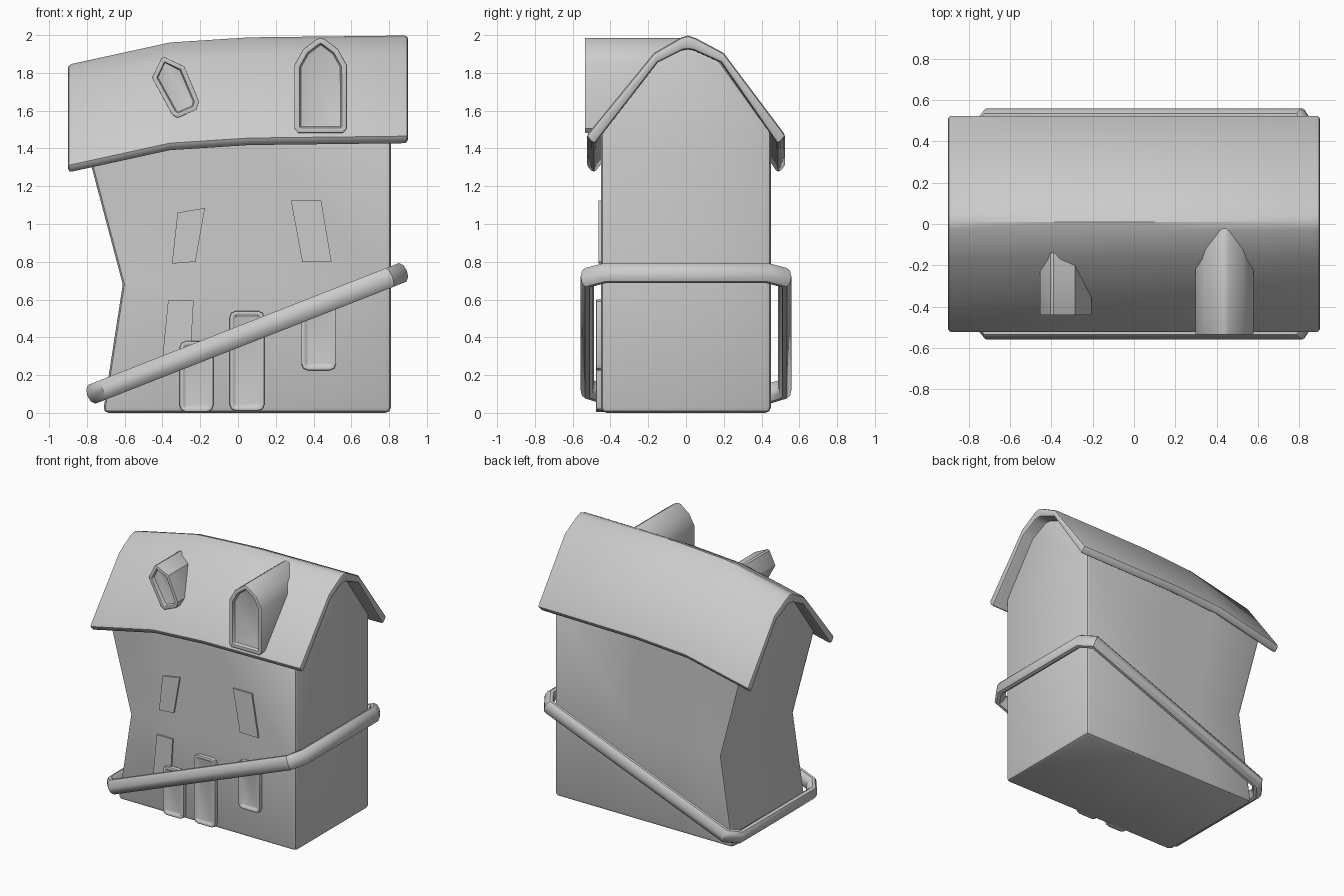
import bpy, bmesh, math
from mathutils import Vector

if "Cube" in bpy.data.objects:
    bpy.data.objects.remove(bpy.data.objects["Cube"])


def finish(name, bm, bevel=0, limit=60, segs=2, smooth=35):
    bmesh.ops.recalc_face_normals(bm, faces=bm.faces)
    if bevel:
        sharp = [e for e in bm.edges if len(e.link_faces) == 2
                 and e.calc_face_angle(0) > math.radians(limit)]
        bmesh.ops.bevel(bm, geom=sharp, offset=bevel, segments=segs,
                        profile=0.5, affect='EDGES', clamp_overlap=True)
    me = bpy.data.meshes.new(name)
    bm.to_mesh(me)
    bm.free()
    ob = bpy.data.objects.new(name, me)
    bpy.context.collection.objects.link(ob)
    bpy.ops.object.select_all(action='DESELECT')
    ob.select_set(True)
    bpy.context.view_layer.objects.active = ob
    bpy.ops.object.shade_smooth_by_angle(angle=math.radians(smooth))
    return ob


def skin(bm, rings, closed=False):
    """Join rings of verts with quads."""
    n = len(rings[0])
    for a in range(len(rings) if closed else len(rings) - 1):
        r, s = rings[a], rings[(a + 1) % len(rings)]
        for i in range(n):
            j = (i + 1) % n
            bm.faces.new((r[i], r[j], s[j], s[i]))


# sag of the roof along its length
SAG = [(-0.9, -0.155), (-0.36, -0.037), (0.06, -0.01), (0.9, 0)]


def sag(x):
    for (x0, a), (x1, b) in zip(SAG, SAG[1:]):
        if x <= x1:
            return a + (b - a) * (x - x0) / (x1 - x0)
    return 0


# walls: gable rows (half depth, height, left end x), mirrored and lofted along x
rows = [(0.45, 0, -0.715), (0.45, 0.68, -0.61), (0.45, 1.49, -0.79),
        (0.17, 1.88, -0.80), (0.0, 1.95, -0.80)]
prof = rows + [(-y, z, x) for y, z, x in rows[-2::-1]]
bm = bmesh.new()
rings = []
for t in (0, 0.28, 0.54, 1):
    ring = []
    for y, z, xl in prof:
        x = xl + (0.81 - xl) * t
        ring.append(bm.verts.new((x, y, z + (sag(x) if z > 1 else 0))))
    rings.append(ring)
skin(bm, rings)
for r in (rings[0], rings[-1]):
    for i in range(3):
        bm.faces.new((r[i], r[i + 1], r[7 - i], r[8 - i]))
    bm.faces.new(r[3:6])
finish("house_walls", bm, 0.03)

# roof: bent strip with thickness, sagging to the left
outer = [(-0.53, 1.465), (-0.17, 1.905), (-0.03, 1.985), (0.01, 1.998),
         (0.05, 1.985), (0.2, 1.905), (0.53, 1.465)]
inner = [(-0.487, 1.42), (-0.15, 1.855), (-0.02, 1.92), (0.01, 1.925),
         (0.04, 1.92), (0.185, 1.855), (0.487, 1.42)]
bm = bmesh.new()
rings = [[bm.verts.new((x, y, z + dz)) for y, z in outer + inner[::-1]]
         for x, dz in SAG]
skin(bm, rings)
for r in (rings[0], rings[-1]):
    for i in range(6):
        bm.faces.new((r[i], r[i + 1], r[12 - i], r[13 - i]))
finish("roof", bm, 0.018)

# slanted band: oval tube swept round the house in a tilted plane
slope = math.atan(0.392)
up = Vector((-math.sin(slope), 0, math.cos(slope)))
half = [(-0.70, 0.523), (-0.765, 0.44), (-0.765, -0.44), (-0.70, -0.523),
        (0.80, -0.523), (0.862, -0.43), (0.862, 0.43), (0.80, 0.523)]
path = [Vector((x, y, 0.11 + (x + 0.745) * 0.392)) for x, y in half]
bm = bmesh.new()
rings = []
for i, p in enumerate(path):
    a = (p - path[i - 1]).normalized()
    b = (path[(i + 1) % len(path)] - p).normalized()
    tan = (a + b).normalized()
    side = tan.cross(up).normalized() / max(0.5, tan.dot(a))
    rings.append([bm.verts.new(p + side * 0.035 * math.cos(k * math.pi / 5)
                               + up * 0.056 * math.sin(k * math.pi / 5))
                  for k in range(10)])
skin(bm, rings, closed=True)
finish("slanted_band", bm, smooth=40)


def panel(name, pts, front, back, frame=0, recess=0.012, bevel=0.008):
    """Outline in x,z pulled from front to back, with an optional inset frame."""
    bm = bmesh.new()
    f = [bm.verts.new((x, front, z)) for x, z in pts]
    b = [bm.verts.new((x, back, z)) for x, z in pts]
    face = bm.faces.new(f)
    bm.faces.new(b[::-1])
    skin(bm, [f, b])
    bmesh.ops.recalc_face_normals(bm, faces=bm.faces)
    if frame:
        bmesh.ops.inset_region(bm, faces=[face], thickness=frame)
        bmesh.ops.inset_region(bm, faces=[face], thickness=0.006, depth=-recess)
    finish(name, bm, bevel, 50)


def rounded(x0, x1, z0, z1, r=0.035):
    """Rectangle with rounded corners."""
    pts = []
    for cx, cz, a in ((x1 - r, z1 - r, 0), (x0 + r, z1 - r, 90),
                      (x0 + r, z0 + r, 180), (x1 - r, z0 + r, 270)):
        for d in (0, 45, 90):
            t = math.radians(a + d)
            pts.append((cx + r * math.cos(t), cz + r * math.sin(t)))
    return pts


# doors and framed window
for name, box in (("small_door", (-0.31, -0.13, 0.005, 0.38)),
                  ("tall_door", (-0.045, 0.14, 0.01, 0.54)),
                  ("round_window", (0.335, 0.52, 0.225, 0.6))):
    panel(name, rounded(*box), -0.477, -0.43, 0.022)

# plain skewed windows
for name, pts in (
        ("upper_left_window", [(-0.35, 0.79), (-0.225, 0.8), (-0.175, 1.085), (-0.32, 1.06)]),
        ("upper_right_window", [(0.28, 0.8 + 0.325), (0.44, 1.125), (0.495, 0.8), (0.34, 0.8)]),
        ("lower_left_window", [(-0.4, 0.29), (-0.25, 0.33), (-0.235, 0.595), (-0.37, 0.595)])):
    panel(name, pts, -0.462, -0.43, bevel=0)

# dormers running back into the roof
panel("large_dormer", [(0.32, 1.482), (0.555, 1.482), (0.577, 1.505), (0.577, 1.84),
                       (0.53, 1.925), (0.46, 1.978), (0.438, 1.985), (0.415, 1.978),
                       (0.345, 1.925), (0.298, 1.84), (0.298, 1.505)],
      -0.535, -0.02, 0.03, 0.025, 0.01)
panel("small_dormer", [(-0.455, 1.775), (-0.405, 1.878), (-0.39, 1.884), (-0.285, 1.835),
                       (-0.206, 1.65), (-0.22, 1.605), (-0.32, 1.562), (-0.35, 1.58)],
      -0.44, -0.14, 0.025, 0.025, 0.01)
